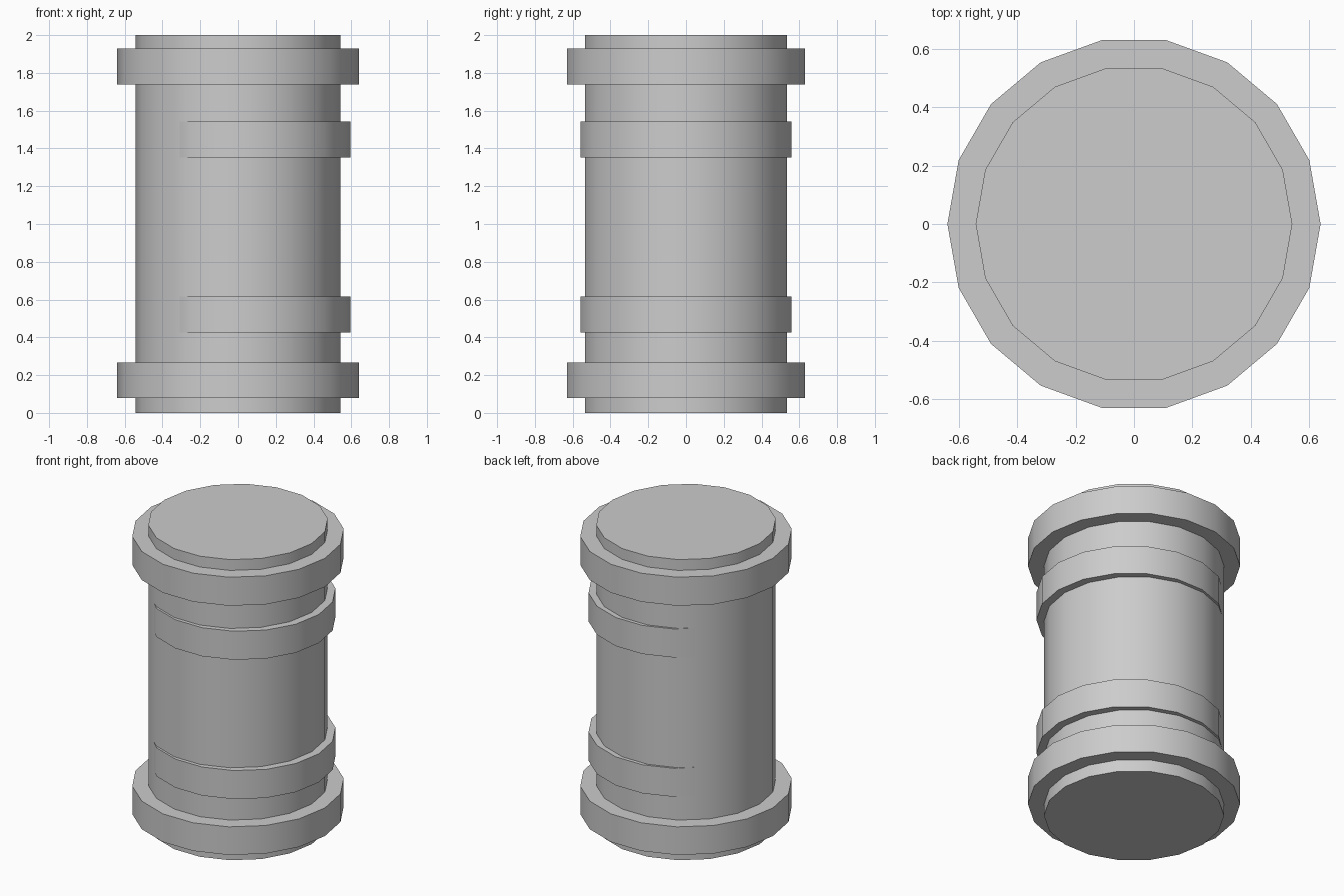
import bpy, bmesh
from math import cos, sin, radians

cube = bpy.data.objects.get("Cube")
if cube:
    bpy.data.objects.remove(cube, do_unlink=True)

SIDES = 18
STEP = 360 // SIDES

grey = bpy.data.materials.new("light_grey")
grey.use_nodes = True
grey.diffuse_color = (0.604, 0.604, 0.604, 1)
grey.node_tree.nodes["Principled BSDF"].inputs["Base Color"].default_value = grey.diffuse_color


def ring(radius, start=0, end=360 - STEP, shift=0.0):
    """Outline points on a circle, every STEP degrees."""
    return [(shift + radius * cos(radians(a)), radius * sin(radians(a)))
            for a in range(start, end + 1, STEP)]


def prism(name, outline, bottom, top):
    """Extrude a flat outline between two heights."""
    bm = bmesh.new()
    base = bm.faces.new([bm.verts.new((x, y, bottom)) for x, y in outline])
    new = bmesh.ops.extrude_face_region(bm, geom=[base], use_keep_orig=True)["geom"]
    bmesh.ops.translate(bm, vec=(0, 0, top - bottom),
                        verts=[v for v in new if isinstance(v, bmesh.types.BMVert)])
    bmesh.ops.recalc_face_normals(bm, faces=bm.faces)
    mesh = bpy.data.meshes.new(name)
    bm.to_mesh(mesh)
    bm.free()
    mesh.materials.append(grey)
    obj = bpy.data.objects.new(name, mesh)
    bpy.context.collection.objects.link(obj)
    bpy.ops.object.select_all(action="DESELECT")
    obj.select_set(True)
    bpy.context.view_layer.objects.active = obj
    bpy.ops.object.shade_smooth_by_angle(angle=radians(30))


# Main drum
prism("body", ring(0.543), 0, 2)

# Wide rims near both ends
prism("lower_rim", ring(0.64), 0.08, 0.267)
prism("upper_rim", ring(0.64), 1.738, 1.928)

# Straps round the left side, running into the drum at both ends
strap = [(-0.31, -0.439)] + ring(0.567, -120, 120, 0.028) + [(-0.35, 0.405)]
prism("lower_strap", strap, 0.425, 0.615)
prism("upper_strap", strap, 1.352, 1.542)
